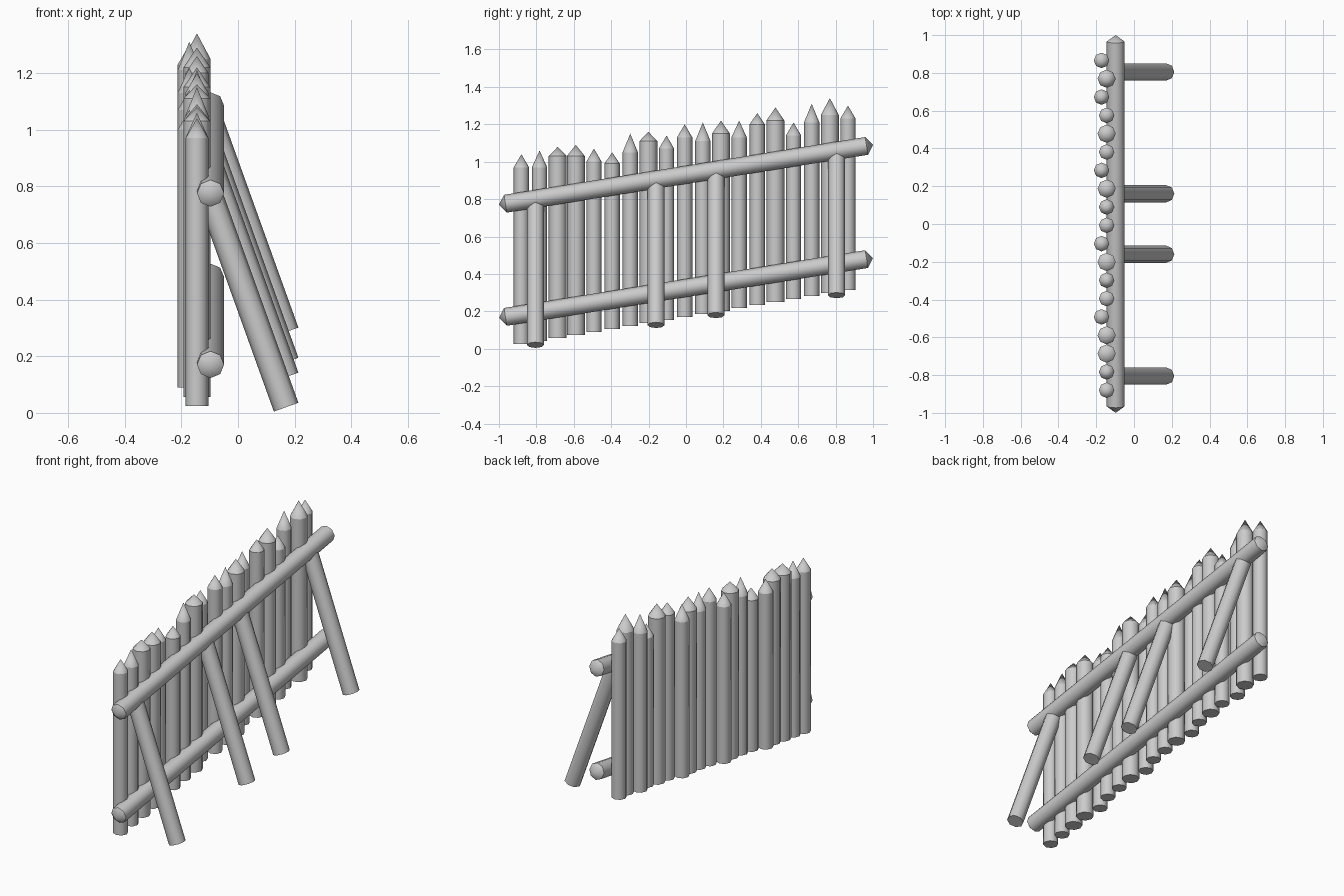
import bpy
import bmesh
from mathutils import Vector

cube = bpy.data.objects.get("Cube")
if cube:
    bpy.data.objects.remove(cube, do_unlink=True)

SIDES = 8
SLOPE = 0.165

wood = bpy.data.materials.new("grey_wood")
wood.use_nodes = True
grey = (0.6, 0.6, 0.6, 1)
wood.diffuse_color = grey
wood.node_tree.nodes["Principled BSDF"].inputs["Base Color"].default_value = grey


def log(name, start, end, radius, start_point=0.0, end_point=0.0):
    """Round log from start to end; a point length makes that end a cone."""
    start, end = Vector(start), Vector(end)
    axis = (end - start).normalized()
    turn = Vector((0, 0, 1)).rotation_difference(axis).to_matrix()
    bm = bmesh.new()
    lower, upper = start + axis * start_point, end - axis * end_point
    rings = []
    for centre in (lower, upper):
        made = bmesh.ops.create_circle(bm, segments=SIDES, radius=radius)["verts"]
        for v in made:
            v.co = centre + turn @ v.co
        rings.append(made)
    for i in range(SIDES):
        j = (i + 1) % SIDES
        bm.faces.new((rings[0][i], rings[0][j], rings[1][j], rings[1][i]))
    for ring, tip, point in ((rings[0], start, start_point), (rings[1], end, end_point)):
        if point:
            apex = bm.verts.new(tip)
            for i in range(SIDES):
                bm.faces.new((ring[i], ring[(i + 1) % SIDES], apex))
        else:
            bm.faces.new(ring)
    bmesh.ops.recalc_face_normals(bm, faces=bm.faces)
    # smooth round sides, crisp rims
    for face in bm.faces:
        face.smooth = True
    for ring in rings:
        for i in range(SIDES):
            bm.edges.get((ring[i], ring[(i + 1) % SIDES])).smooth = False
    mesh = bpy.data.meshes.new(name)
    bm.to_mesh(mesh)
    bm.free()
    mesh.materials.append(wood)
    obj = bpy.data.objects.new(name, mesh)
    bpy.context.collection.objects.link(obj)
    return obj


# Sharpened stakes: tip height and point length, along the fence
stakes = [(1.04, .07), (1.06, .09), (1.08, .05), (1.09, .06), (1.07, .07),
          (1.05, .06), (1.15, .1), (1.16, .05), (1.14, .07), (1.2, .07),
          (1.21, .1), (1.22, .07), (1.22, .09), (1.26, .06), (1.29, .07),
          (1.21, .07), (1.31, .1), (1.34, .09), (1.3, .07)]
set_back = {1, 4, 8, 12, 16, 18}
thick = {2, 3, 7, 11, 14, 17}
for i, (tip, point) in enumerate(stakes):
    y = -0.88 + 0.097 * i
    x = -0.172 if i in set_back - {1} else -0.145
    radius = 0.048 if i in thick else 0.041
    log("stake", (x, y, 0.17 + SLOPE * y), (x, y, tip), radius, end_point=point)

# Two sloping rails with blunt points
for name, middle in (("lower_rail", 0.325), ("upper_rail", 0.93)):
    rise = 0.16
    log(name, (-0.097, -1, middle - rise), (-0.097, 1, middle + rise), 0.048, 0.035, 0.035)

# Leaning props under the upper rail
for y in (-0.805, -0.16, 0.16, 0.805):
    foot = 0.153 + SLOPE * y
    log("prop", (0.17, y, foot), (-0.1, y, foot + 0.75), 0.046)
